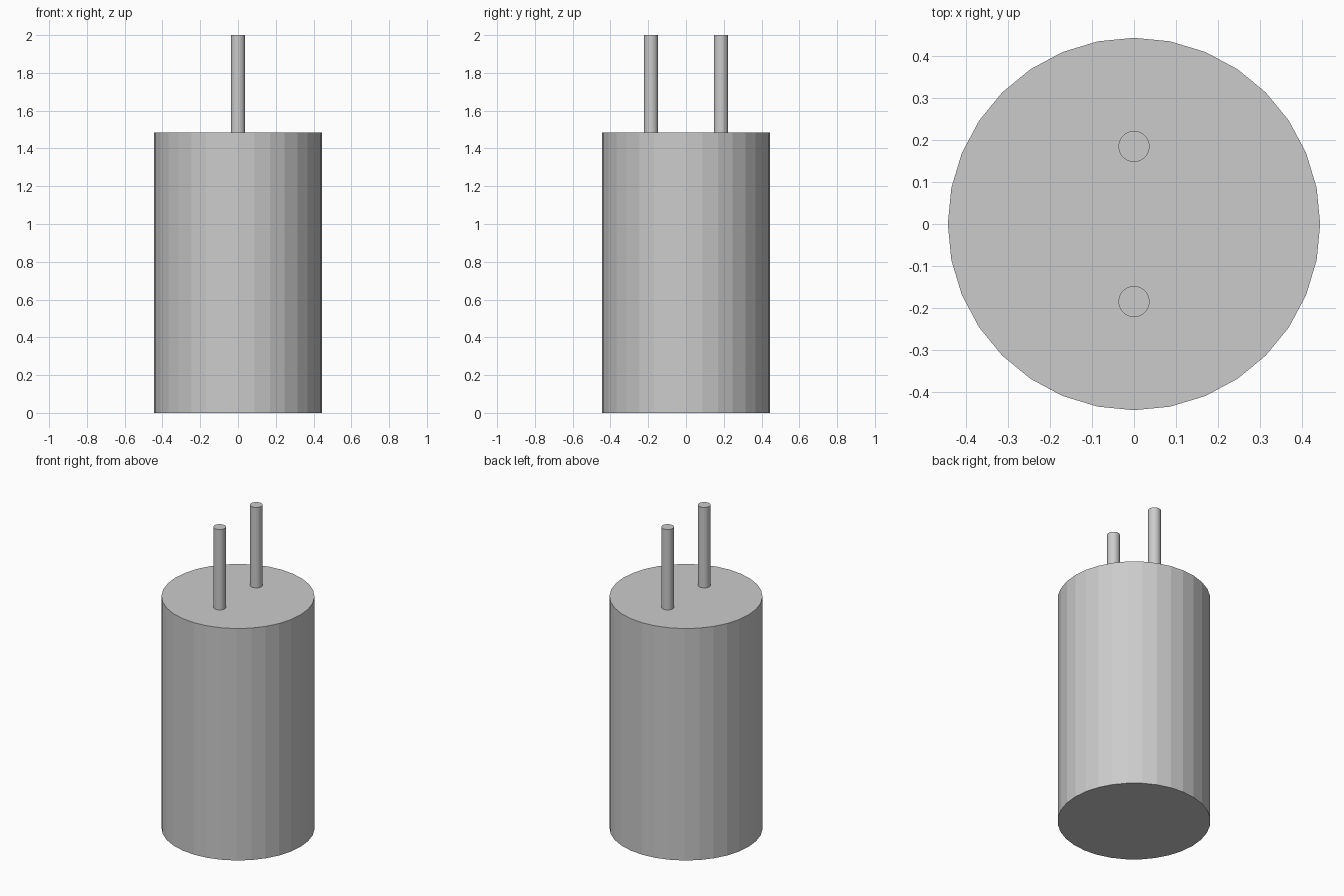
import bpy

if "Cube" in bpy.data.objects:
    bpy.data.objects.remove(bpy.data.objects["Cube"])


def cylinder(name, radius, z0, z1, y=0.0):
    """Upright flat-shaded 32-sided cylinder between two heights."""
    bpy.ops.mesh.primitive_cylinder_add(
        vertices=32, radius=radius, depth=z1 - z0,
        location=(0, y, (z0 + z1) / 2))
    obj = bpy.context.object
    obj.name = name
    return obj


BODY_TOP = 1.485

# Main can
cylinder("body", 0.444, 0.0, BODY_TOP)

# Two terminal pins standing on the top face
for label, side in (("front", -1), ("back", 1)):
    cylinder(f"{label}_pin", 0.037, BODY_TOP, 2.0, side * 0.185)
